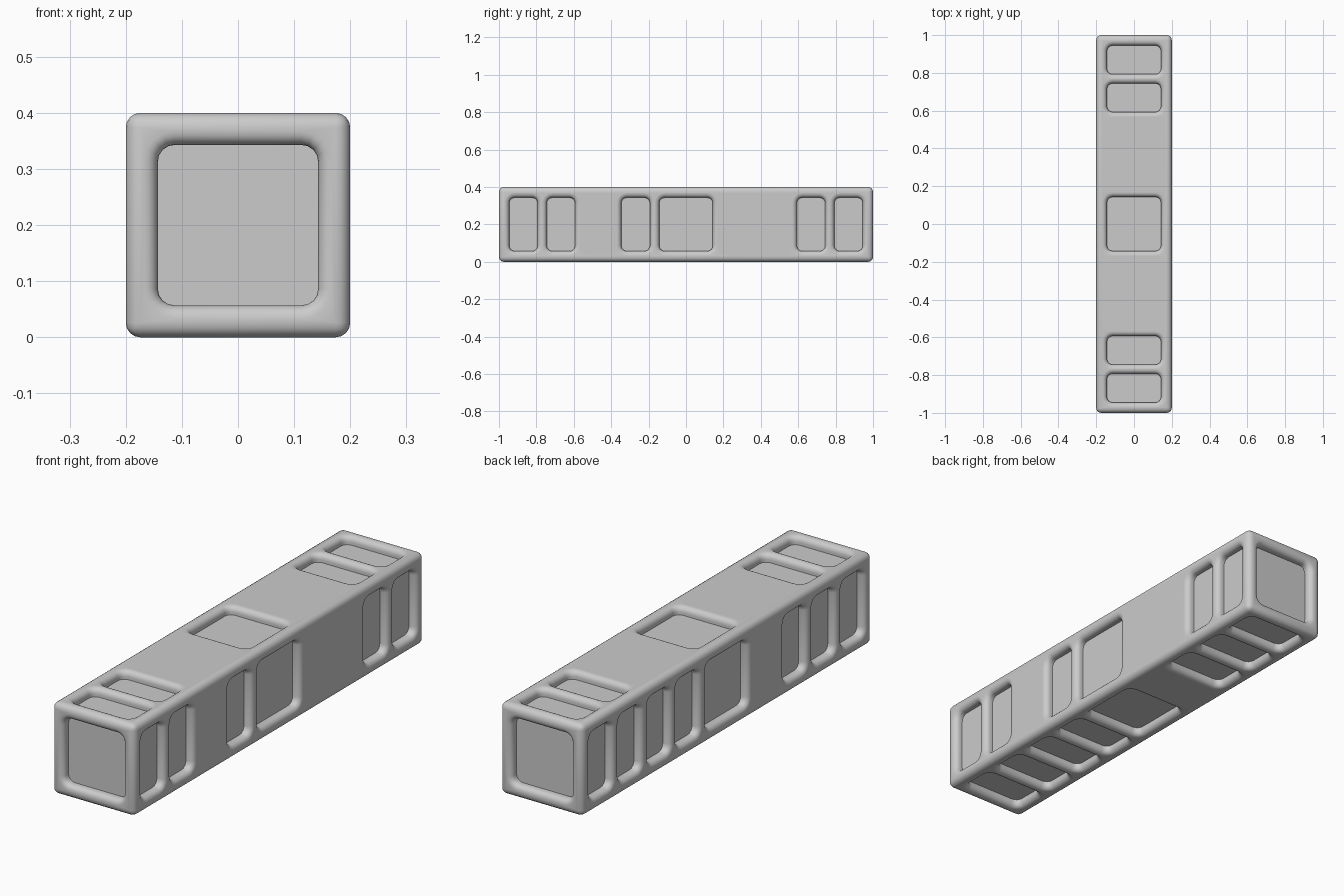
import bpy, bmesh, math
from mathutils import Matrix, Vector

if "Cube" in bpy.data.objects:
    bpy.data.objects.remove(bpy.data.objects["Cube"])

DEPTH, FLARE, RADIUS, HALF = 0.036, 0.024, 0.03, 0.143


def rounded_rect(hw, hh, r, seg=4):
    pts = []
    for k, (sx, sy) in enumerate([(1, 1), (-1, 1), (-1, -1), (1, -1)]):
        for i in range(seg + 1):
            a = math.pi / 2 * (k + i / seg)
            pts.append((sx * (hw - r) + r * math.cos(a), sy * (hh - r) + r * math.sin(a)))
    return pts


def add_pocket(bm, mat, hw, hh):
    """Lofted pocket: flat floor, straight wall, quarter-round lip."""
    levels = [(-DEPTH, 0)]
    for i in range(6):
        a = math.pi / 2 * i / 5
        levels.append((-FLARE + FLARE * math.sin(a), FLARE * (1 - math.cos(a))))
    levels.append((0.03, FLARE))
    rings = []
    for z, grow in levels:
        rings.append([bm.verts.new(mat @ Vector((x, y, z)))
                      for x, y in rounded_rect(hw + grow, hh + grow, RADIUS + grow)])
    for a, b in zip(rings, rings[1:]):
        n = len(a)
        for i in range(n):
            bm.faces.new((a[i], a[(i + 1) % n], b[(i + 1) % n], b[i]))
    bm.faces.new(rings[0][::-1])
    bm.faces.new(rings[-1])


def to_object(name, bm):
    bmesh.ops.recalc_face_normals(bm, faces=bm.faces)
    me = bpy.data.meshes.new(name)
    bm.to_mesh(me)
    bm.free()
    ob = bpy.data.objects.new(name, me)
    bpy.context.collection.objects.link(ob)
    return ob


# Rounded beam body
bm = bmesh.new()
bmesh.ops.create_cube(bm, size=1, matrix=Matrix.Translation((0, 0, 0.2)) @ Matrix.Diagonal((0.4, 2, 0.4, 1)))
bmesh.ops.bevel(bm, geom=bm.edges[:], offset=0.026, segments=4, profile=0.5, affect='EDGES')
beam = to_object("ribbed_beam", bm)

# Window pockets: nine on each long side, leaving ribs between them
spans = [(-0.143, 0.143)]
for lo, hi in [(0.193, 0.346), (0.394, 0.543), (0.593, 0.744), (0.793, 0.945)]:
    spans += [(lo, hi), (-hi, -lo)]
bm = bmesh.new()
centre = Matrix.Translation((0, 0, 0.2))
for side in range(4):
    turn = centre @ Matrix.Rotation(side * math.pi / 2, 4, 'Y')
    for lo, hi in spans:
        add_pocket(bm, turn @ Matrix.Translation((0, (lo + hi) / 2, 0.2)), HALF, (hi - lo) / 2)
# End pockets
for s in (1, -1):
    add_pocket(bm, centre @ Matrix.Rotation(s * math.pi / 2, 4, 'X') @ Matrix.Translation((0, 0, 1)), HALF, HALF)
cutter = to_object("pocket_cutter", bm)

# Cut the pockets and bake the result
mod = beam.modifiers.new("pockets", 'BOOLEAN')
mod.operation, mod.solver, mod.object = 'DIFFERENCE', 'EXACT', cutter
bpy.context.view_layer.objects.active = beam
beam.select_set(True)
bpy.ops.object.modifier_apply(modifier=mod.name)
bpy.data.objects.remove(cutter)
bpy.ops.object.shade_smooth_by_angle(angle=math.radians(40))
